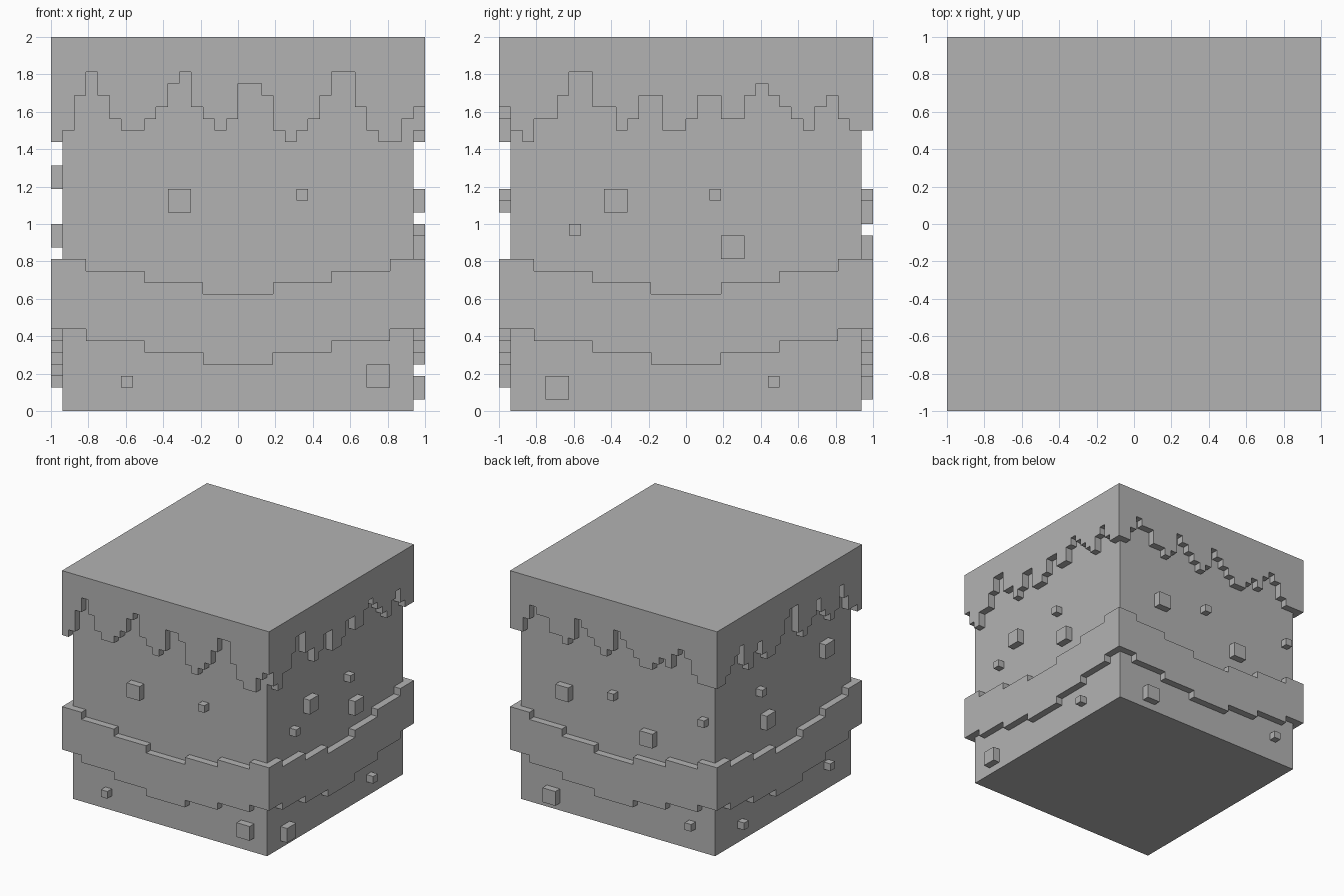
import bpy
import bmesh
from math import pi
from mathutils import Matrix, Vector

UNIT = 1 / 16          # size of one voxel
WIDTH = 32             # voxels per side

old_cube = bpy.data.objects.get("Cube")
if old_cube:
    bpy.data.objects.remove(old_cube, do_unlink=True)

grey = bpy.data.materials.new("plain_grey")
grey.use_nodes = True
grey.diffuse_color = (0.45, 0.45, 0.45, 1)
shader = next(n for n in grey.node_tree.nodes if n.type == "BSDF_PRINCIPLED")
shader.inputs["Base Color"].default_value = grey.diffuse_color


def finish(name, bm):
    """Turn a bmesh into a flat shaded grey object."""
    bmesh.ops.recalc_face_normals(bm, faces=bm.faces)
    mesh = bpy.data.meshes.new(name)
    bm.to_mesh(mesh)
    bm.free()
    mesh.materials.append(grey)
    obj = bpy.data.objects.new(name, mesh)
    bpy.context.collection.objects.link(obj)
    return obj


def to_side(column, depth, height, side):
    """Voxel position on a wall; walls run front, right, back, left."""
    half = WIDTH / 2
    point = Vector((column - half, depth - half, height)) * UNIT
    return Matrix.Rotation(side * pi / 2, 3, "Z") @ point


def box(name, inset, bottom, top):
    """Square block, inset from the outer faces."""
    bm = bmesh.new()
    size = (WIDTH - 2 * inset) * UNIT
    centre = Matrix.Translation((0, 0, (bottom + top) / 2 * UNIT))
    scale = Matrix.Diagonal((size, size, (top - bottom) * UNIT, 1))
    bmesh.ops.create_cube(bm, size=1, matrix=centre @ scale)
    return finish(name, bm)


def stepped(heights):
    """Stair-step outline of a row of columns, dropping repeated points."""
    points = []
    for column, height in enumerate(heights):
        if column and height == heights[column - 1]:
            points.pop()
        else:
            points.append((column, height))
        points.append((column + 1, height))
    return points


def panel(name, side, lower, upper):
    """One voxel thick wall panel between two stepped outlines."""
    outline = lower + upper[::-1]
    bm = bmesh.new()
    face = bm.faces.new([bm.verts.new(to_side(c, 0, h, side)) for c, h in outline])
    extruded = bmesh.ops.extrude_face_region(bm, geom=[face], use_keep_orig=True)
    verts = [v for v in extruded["geom"] if isinstance(v, bmesh.types.BMVert)]
    inward = to_side(0, 1, 0, side) - to_side(0, 0, 0, side)
    bmesh.ops.translate(bm, verts=verts, vec=inward)
    return finish(name, bm)


def nub(name, side, column, height, size):
    """Small square stud on a wall."""
    lower = [(column, height), (column + size, height)]
    upper = [(c, height + size) for c, h in lower]
    return panel(name, side, lower, upper)


# Core block and top slab
CAP = 30
box("body", 1, 0, CAP)
box("top_slab", 0, CAP, WIDTH)

# Dripping edge: column bottoms above the lowest drip level.
# The last corner column of a wall belongs to the next wall.
SIDES = ("front", "right", "back", "left")
LOWEST = 23
drips = {
    "front": "0146421123563212554101246631002",
    "right": "3102246633124411244224543213421",
    "back": "1135442212543212543211232454211",
    "left": "1123452134211235662123532125311",
}
for side, label in enumerate(SIDES):
    edge = stepped([LOWEST + int(d) for d in drips[label]])
    panel(label + "_drips", side, edge, [(0, CAP), (WIDTH - 1, CAP)])

# Sagging middle layer, the same on every wall
sag = [3] * 3 + [2] * 5 + [1] * 5 + [0] * 6 + [1] * 5 + [2] * 5 + [3] * 2
for side, label in enumerate(SIDES):
    panel(label + "_layer", side,
          stepped([4 + s for s in sag]), stepped([10 + s for s in sag]))

# Studs: column, height, size
studs = {
    "front": [(10, 17, 2), (21, 18, 1), (6, 2, 1), (27, 2, 2)],
    "right": [(9, 17, 2), (18, 18, 1), (6, 15, 1), (19, 13, 2), (4, 1, 2), (23, 2, 1)],
    "back": [(7, 16, 2), (15, 18, 1), (20, 13, 2), (29, 18, 1), (5, 1, 2), (27, 3, 1)],
    "left": [(24, 19, 2), (10, 19, 1), (11, 14, 2), (25, 3, 1), (6, 2, 1)],
}
for side, label in enumerate(SIDES):
    for number, (column, height, size) in enumerate(studs[label], 1):
        nub(f"{label}_stud_{number}", side, column, height, size)
